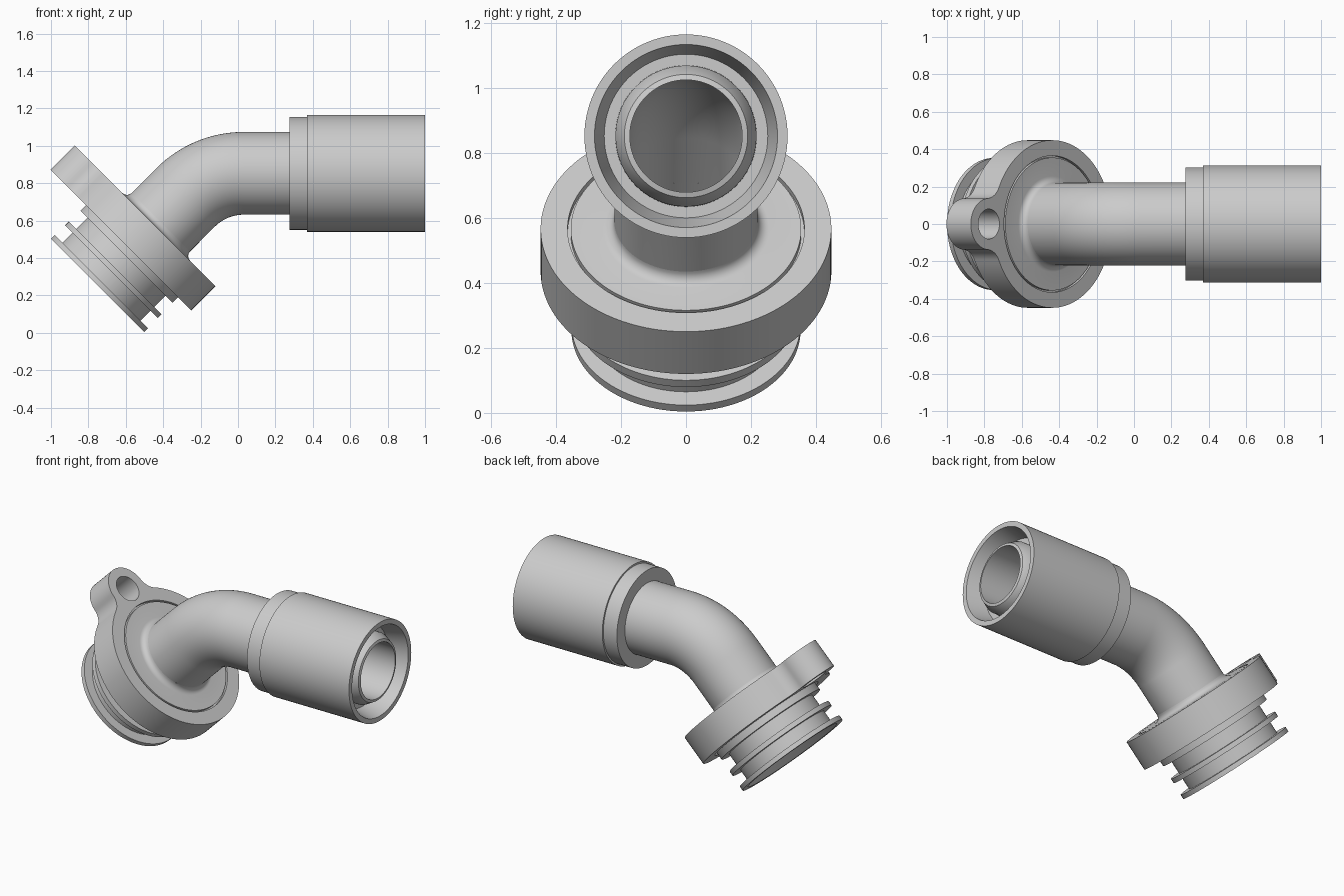
import bpy, bmesh
from math import sin, cos, pi, radians, atan2, sqrt
from mathutils import Vector, Matrix

cube = bpy.data.objects.get("Cube")
if cube:
    bpy.data.objects.remove(cube)

steel = bpy.data.materials.new("light grey metal")
steel.use_nodes = True
grey = (0.6, 0.6, 0.6, 1)
steel.diffuse_color = grey
steel.node_tree.nodes["Principled BSDF"].inputs["Base Color"].default_value = grey

SEG = 96
TILT = radians(45)
AXIS_Z = 0.853                          # height of the straight pipe
FACE = Vector((-0.437, 0, 0.567))       # centre of the flange's upper face
UP = Vector((cos(TILT), 0, sin(TILT)))  # flange axis, towards the pipe


def finish(obj):
    obj.data.materials.clear()
    obj.data.materials.append(steel)
    bpy.ops.object.select_all(action='DESELECT')
    obj.select_set(True)
    bpy.context.view_layer.objects.active = obj
    bpy.ops.object.shade_smooth_by_angle(angle=radians(28))


def skin(name, rings):
    """Closed skin over rings given as (centre, axis angle in xz, radius)."""
    bm = bmesh.new()
    loops = []
    for centre, ang, r in rings:
        side = Vector((-sin(ang), 0, cos(ang)))
        loops.append([bm.verts.new(centre + side * r * cos(2 * pi * i / SEG)
                                   + Vector((0, r * sin(2 * pi * i / SEG), 0)))
                      for i in range(SEG)])
    for k, a in enumerate(loops):
        b = loops[(k + 1) % len(loops)]
        for i in range(SEG):
            j = (i + 1) % SEG
            bm.faces.new((a[i], a[j], b[j], b[i]))
    bmesh.ops.recalc_face_normals(bm, faces=bm.faces)
    mesh = bpy.data.meshes.new(name)
    bm.to_mesh(mesh)
    bm.free()
    obj = bpy.data.objects.new(name, mesh)
    bpy.context.collection.objects.link(obj)
    finish(obj)


def along_pipe(profile):
    return [(Vector((x, 0, AXIS_Z)), 0, r) for x, r in profile]


def along_spigot(profile):
    return [(FACE - UP * s, TILT, r) for s, r in profile]


# Bent pipe: outer wall forward, bore back
PIPE_R, BORE_R, BEND_R, BEND_X = 0.221, 0.173, 0.44, 0.031
path = [(FACE - UP * 0.05, TILT)]
for i in range(25):
    a = TILT * (1 - i / 24)
    path.append((Vector((BEND_X - BEND_R * sin(a), 0,
                         AXIS_Z - BEND_R + BEND_R * cos(a))), a))
path.append((Vector((0.5, 0, AXIS_Z)), 0))
skin("bent_pipe", [(c, a, PIPE_R) for c, a in path]
     + [(c, a, BORE_R) for c, a in reversed(path)])

# Crimped sleeve with a collar, a hollow mouth and a coned nose inside
skin("end_sleeve", along_pipe([
    (0.275, 0.2), (0.275, 0.302), (0.37, 0.302), (0.37, 0.313), (1.0, 0.313),
    (1.0, 0.282), (0.88, 0.252), (0.88, 0.218), (0.93, 0.217), (0.98, 0.19),
    (0.985, 0.173), (0.49, 0.173), (0.49, 0.2)]))

# Spigot: fillet to the pipe, seat in the flange, then grooved rings
FIL = 0.035
fillet = [(-FIL + FIL * sin(t), PIPE_R + FIL - FIL * cos(t))
          for t in (pi / 2 * i / 6 for i in range(7))]
skin("grooved_spigot", along_spigot(fillet + [
    (0, 0.355), (0.02, 0.355), (0.02, 0.37), (0.15, 0.37), (0.15, 0.348),
    (0.226, 0.348), (0.226, 0.295), (0.31, 0.295), (0.31, 0.35),
    (0.339, 0.35), (0.339, 0.295), (0.415, 0.295), (0.415, 0.353),
    (0.443, 0.353), (0.443, 0.315), (0.40, 0.26), (0.15, 0.25),
    (0.06, 0.173), (-0.03, 0.173)]))

# Flange plate: disc and lug joined by concave fillets
DISC, LUG, LUG_AT, BLEND, THICK = 0.448, 0.137, 0.479, 0.1, 0.184


def arc(cx, cy, r, a0, a1, n):
    return [(cx + r * cos(a0 + (a1 - a0) * i / n),
             cy + r * sin(a0 + (a1 - a0) * i / n)) for i in range(n + 1)]


d1, d2 = DISC + BLEND, LUG + BLEND
fx = (d1 * d1 - d2 * d2 + LUG_AT ** 2) / (2 * LUG_AT)
fy = sqrt(d1 * d1 - fx * fx)
disc_a = atan2(fy, fx)
lug_a = atan2(fy, fx - LUG_AT)
half = (arc(LUG_AT, 0, LUG, 0, lug_a, 16)
        + arc(fx, fy, BLEND, lug_a - pi, disc_a - pi, 12)[1:]
        + arc(0, 0, DISC, disc_a, pi, 48)[1:])
outline = half + [(x, -y) for x, y in reversed(half[1:-1])]

curve = bpy.data.curves.new("flange_plate", 'CURVE')
curve.dimensions = '2D'
curve.fill_mode = 'BOTH'
curve.extrude = THICK / 2
holes = [arc(0, 0, 0.365, 0, 2 * pi, SEG)[:-1],
         arc(LUG_AT, 0, 0.08, 0, 2 * pi, 40)[:-1]]
# Underside recess is left by a wider lower bore in the plate around the spigot
for pts in [outline] + holes:
    spline = curve.splines.new('POLY')
    spline.points.add(len(pts) - 1)
    for p, (x, y) in zip(spline.points, pts):
        p.co = (x, y, 0, 1)
    spline.use_cyclic_u = True
flange = bpy.data.objects.new("flange_plate", curve)
bpy.context.collection.objects.link(flange)
bpy.ops.object.select_all(action='DESELECT')
flange.select_set(True)
bpy.context.view_layer.objects.active = flange
bpy.ops.object.convert(target='MESH')
flange = bpy.context.view_layer.objects.active

# Stand the plate on the tilted axis with its lug pointing up and back
lug_dir = Vector((-sin(TILT), 0, cos(TILT)))
frame = Matrix((lug_dir, UP.cross(lug_dir), UP)).transposed().to_4x4()
flange.data.transform(Matrix.Translation(FACE - UP * THICK / 2) @ frame)
bm = bmesh.new()
bm.from_mesh(flange.data)
bmesh.ops.remove_doubles(bm, verts=bm.verts, dist=0.0005)
bmesh.ops.recalc_face_normals(bm, faces=bm.faces)
bm.to_mesh(flange.data)
bm.free()
finish(flange)
